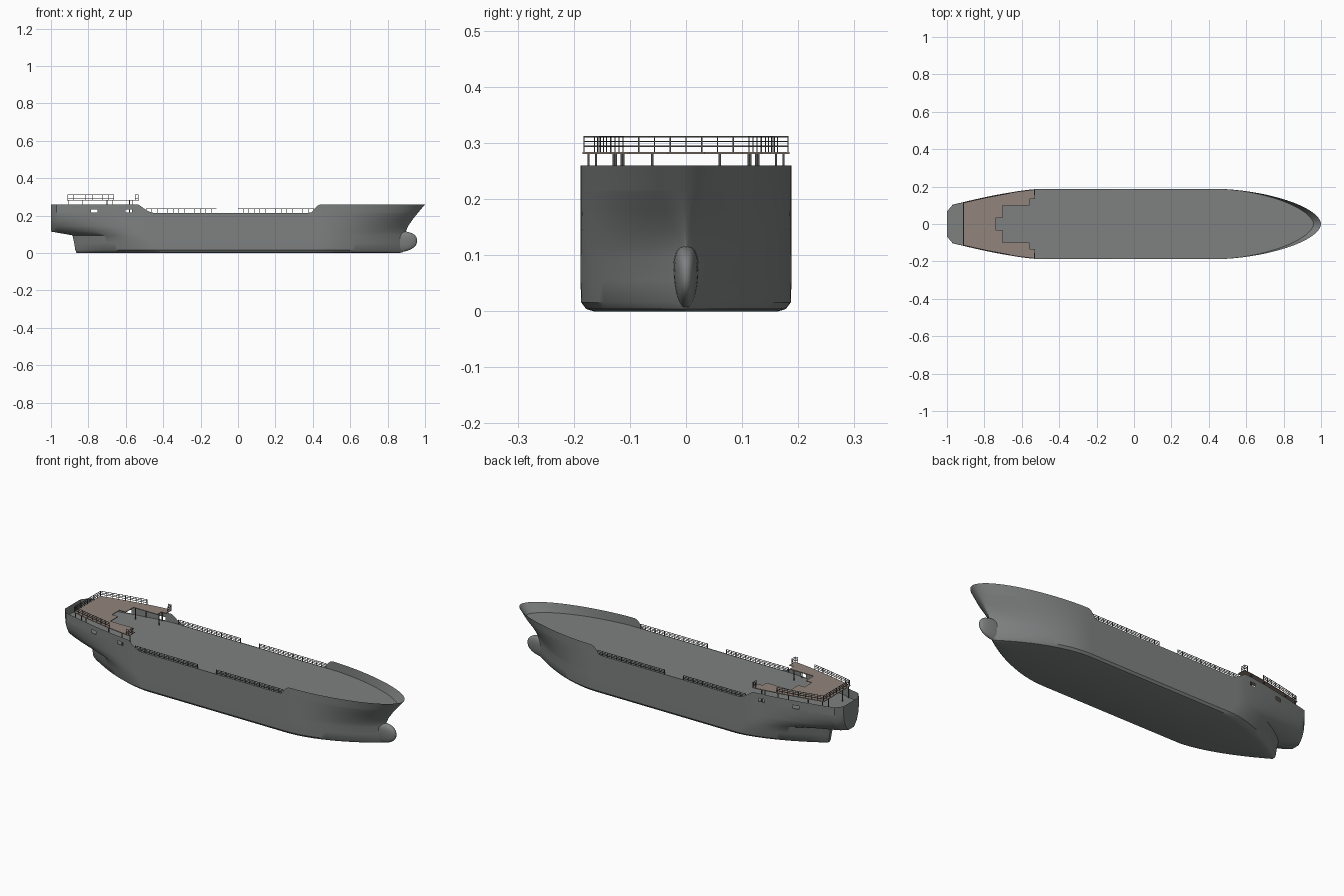
import bpy, bmesh, math
from mathutils import Vector

if "Cube" in bpy.data.objects:
    bpy.data.objects.remove(bpy.data.objects["Cube"])


def material(name, rgb):
    m = bpy.data.materials.new(name)
    m.diffuse_color = (*rgb, 1)
    m.use_nodes = True
    m.node_tree.nodes["Principled BSDF"].inputs["Base Color"].default_value = m.diffuse_color
    return m


HULL = material("hull_grey", (0.21, 0.22, 0.22))
BROWN = material("deck_brown", (0.29, 0.235, 0.2))
DARK = material("rail_dark", (0.08, 0.08, 0.08))


def finish(bm, name, mat, smooth=None, mirror=True):
    me = bpy.data.meshes.new(name)
    bmesh.ops.recalc_face_normals(bm, faces=bm.faces)
    bm.to_mesh(me)
    bm.free()
    ob = bpy.data.objects.new(name, me)
    bpy.context.collection.objects.link(ob)
    me.materials.append(mat)
    if mirror:
        mod = ob.modifiers.new("mirror", 'MIRROR')
        mod.use_axis = (False, True, False)
        mod.merge_threshold = 0.0003
    if smooth:
        bpy.ops.object.select_all(action='DESELECT')
        ob.select_set(True)
        bpy.context.view_layer.objects.active = ob
        bpy.ops.object.shade_smooth_by_angle(angle=math.radians(smooth))
    return ob


# Waterlines: z, stern x, stern half width, run end, run power,
#             entrance start, entrance power, bluntness, bow x, half beam
ROWS = [
    (0.000, -.86, .004, -.40, 1.5, .40, 1.7, 1.0, .86, .165),
    (0.004, -.865, .008, -.42, 1.6, .42, 1.8, 1.0, .88, .178),
    (0.016, -.87, .012, -.44, 1.7, .43, 1.8, 1.0, .89, .187),
    (0.055, -.876, .014, -.47, 1.8, .44, 1.8, 1.0, .895, .188),
    (0.095, -.885, .016, -.50, 1.8, .44, 1.8, .95, .895, .188),
    (0.115, -1.0, .035, -.50, 1.6, .44, 1.8, .9, .897, .188),
    (0.145, -1.0, .070, -.50, 1.5, .44, 1.8, .8, .910, .188),
    (0.180, -1.0, .088, -.50, 1.4, .44, 1.7, .68, .934, .188),
    (0.213, -1.0, .094, -.50, 1.4, .44, 1.7, .58, .960, .188),
    (0.260, -1.0, .095, -.50, 1.4, .44, 1.7, .55, 1.0, .188),
]
DECK_Z = 0.213


def waterline(row):
    z, xs, w0, xr, p, xf, q, e, xb, B = row
    pts = [Vector((xs, 0, z))]
    for t in [0] + [.06 + .94 * i / 28 for i in range(29)]:
        y = w0 + (B - w0) * (1 - (1 - t) ** p)
        pts.append(Vector((xs + (xr - xs) * t, y * (0.7 if t == 0 else 1), z)))
    for i in range(1, 61):
        pts.append(Vector((xr + (xf - xr) * i / 60, B, z)))
    for i in range(1, 25):
        s = (1 - i / 24) ** 1.6
        pts.append(Vector((xb - (xb - xf) * s, B * max(0, 1 - (1 - s) ** q) ** e, z)))
    return pts


def sheer(x):
    # Height of the bulwark's top edge along the ship
    if x < -.45:
        return .215 + .045 * min(1, (-.45 - x) / .08) ** 1.6
    return .215 + .045 * min(1, max(0, (x - .39) / .04))


# Hull shell: half grid of waterlines, mirrored
lines = [waterline(r) for r in ROWS]
deck_line, top_line = lines[-2], lines[-1]
grid = [[Vector((p.x, 0, 0)) for p in lines[0]]] + lines[:-1]
first_bulwark = len(grid) - 1
for f in (0.08, 0.45, 1):
    row = []
    for a, b in zip(deck_line, top_line):
        v = a.lerp(b, f)
        v.z = DECK_Z + (sheer(b.x) - DECK_Z) * f
        row.append(v)
    grid.append(row)

bm = bmesh.new()
vs = [[bm.verts.new(p) for p in row] for row in grid]
for r in range(len(vs) - 1):
    for c in range(len(vs[0]) - 1):
        xm = (grid[r][c].x + grid[r][c + 1].x) / 2
        port = r == first_bulwark + 1 and (-.78 < xm < -.747 or -.602 < xm < -.567)
        if not port:
            bm.faces.new((vs[r][c], vs[r][c + 1], vs[r + 1][c + 1], vs[r + 1][c]))
bmesh.ops.remove_doubles(bm, verts=bm.verts, dist=0.0002)
finish(bm, "hull", HULL, 35)

# Main deck
bm = bmesh.new()
edge = [bm.verts.new(p) for p in deck_line[1:]]
mid = [bm.verts.new((p.x, 0, p.z)) for p in deck_line[1:]]
for i in range(len(edge) - 1):
    bm.faces.new((mid[i], mid[i + 1], edge[i + 1], edge[i]))
bmesh.ops.remove_doubles(bm, verts=bm.verts, dist=0.0002)
bmesh.ops.recalc_face_normals(bm, faces=bm.faces)
finish(bm, "main_deck", HULL)

# Bulbous bow
bm = bmesh.new()
bmesh.ops.create_uvsphere(bm, u_segments=32, v_segments=20, radius=1)
for v in bm.verts:
    x, y, z = (math.copysign(abs(k) ** .85, k) for k in v.co)
    v.co = (.85 + x * .107, y * .022 * (1 + .2 * z), .06 + z * .056 + x * .006)
finish(bm, "bulbous_bow", HULL, 40, mirror=False)


# Raised stern deck with stepped cutout
def edge_y(x):
    for a, b in zip(top_line[1:], top_line[2:]):
        if a.x <= x <= b.x:
            return a.lerp(b, (x - a.x) / (b.x - a.x)).y
    return .188


UP = 0.280
outer = [(x, edge_y(x) - .002) for x in (-.915, -.85, -.78, -.7, -.62, -.53)]
inner = [(-.53, .135), (-.558, .135), (-.558, .1), (-.703, .1), (-.703, .032), (-.74, .032)]
half = outer + inner
bm = bmesh.new()
f = bm.faces.new([bm.verts.new((x, y, UP)) for x, y in half + [(x, -y) for x, y in reversed(half)]])
ext = bmesh.ops.extrude_face_region(bm, geom=[f])
bmesh.ops.translate(bm, vec=(0, 0, .004),
                    verts=[g for g in ext['geom'] if isinstance(g, bmesh.types.BMVert)])
finish(bm, "stern_upper_deck", BROWN, mirror=False)


def bar(bm, a, b, w):
    # Square bar between two points
    a, b = Vector(a), Vector(b)
    d = (b - a).normalized()
    side = d.cross(Vector((0, 0, 1)) if abs(d.z) < .9 else Vector((1, 0, 0))).normalized()
    up = d.cross(side)
    m = bmesh.ops.create_cube(bm, size=1)['verts']
    for v in m:
        c = v.co.copy()
        v.co = (a + b) / 2 + d * c.x * ((b - a).length + w) + side * c.y * w + up * c.z * w


def railing(name, path, z0, h, spacing, w=.0022):
    bm = bmesh.new()
    for (x0, y0), (x1, y1) in zip(path, path[1:]):
        n = max(1, round(math.hypot(x1 - x0, y1 - y0) / spacing))
        for k in (.38, .69, 1):
            bar(bm, (x0, y0, z0 + h * k), (x1, y1, z0 + h * k), w)
        for i in range(n + 1):
            x, y = x0 + (x1 - x0) * i / n, y0 + (y1 - y0) * i / n
            bar(bm, (x, y, z0), (x, y, z0 + h), w)
    finish(bm, name, DARK)


# Side railings, mirrored port and starboard
railing("aft_side_railing", [(-.49, .186), (-.115, .186)], DECK_Z, .025, .029)
railing("fore_side_railing", [(0, .186), (.405, .186)], DECK_Z, .025, .029)
stern = [(-.911, 0)] + [(x, edge_y(x) - .005) for x in (-.911, -.85, -.78, -.665)]
railing("stern_deck_railing", stern, UP + .004, .027, .03)
railing("wing_railing", [(-.55, .182), (-.533, .182), (-.533, .155)], UP + .004, .027, .02)

# Pillars carrying the upper deck
bm = bmesh.new()
for x in (-.905, -.83, -.67, -.58):
    bar(bm, (x, edge_y(x) - .007, DECK_Z), (x, edge_y(x) - .007, UP), .004)
for x, y in ((-.905, .06), (-.7, .115), (-.565, .125)):
    bar(bm, (x, y, DECK_Z), (x, y, UP), .004)
finish(bm, "deck_pillars", DARK)
